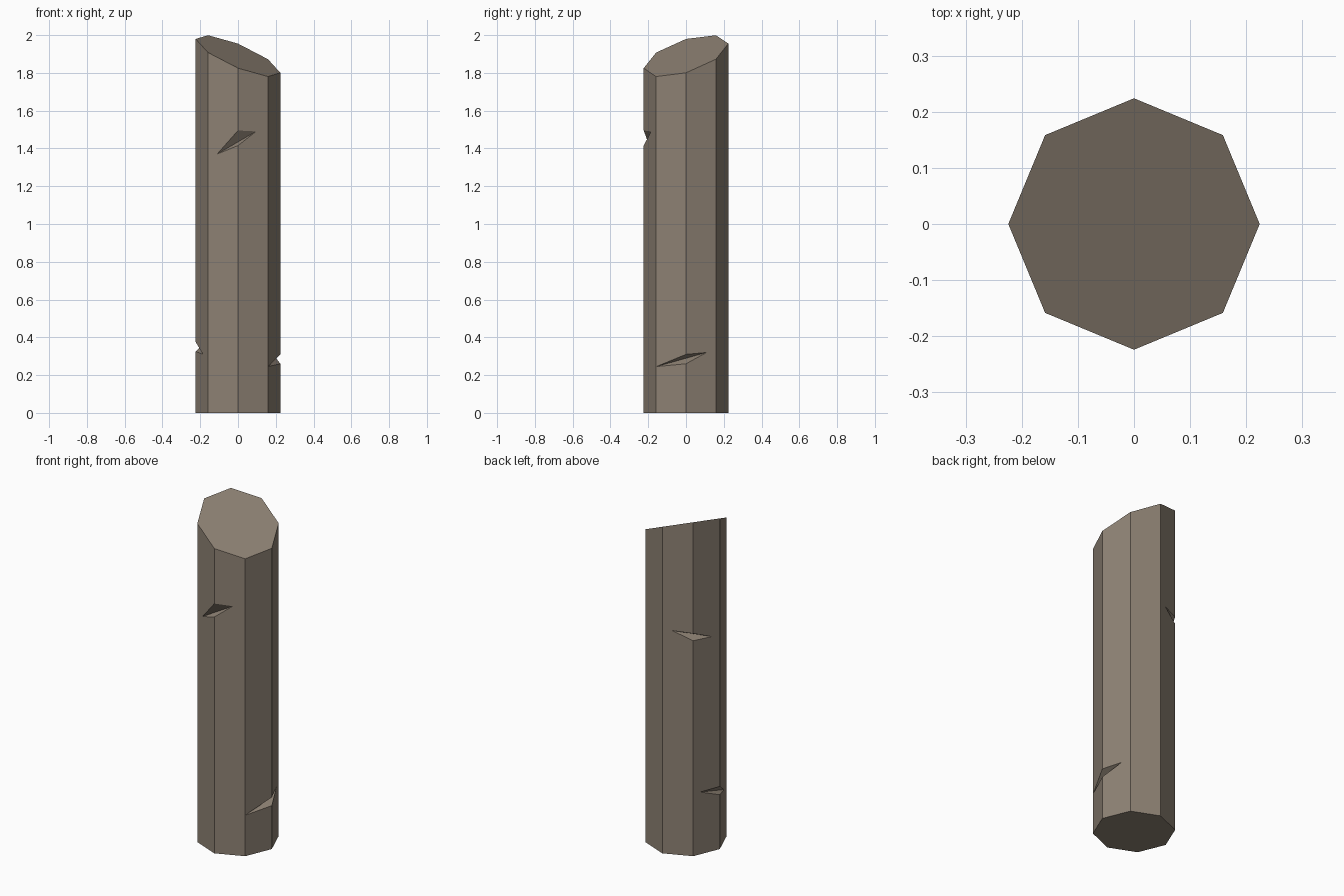
import bpy, bmesh, math
from mathutils import Vector

if "Cube" in bpy.data.objects:
    bpy.data.objects.remove(bpy.data.objects["Cube"])

R = 0.224
SIDES = 8

wood = bpy.data.materials.new("weathered_wood")
wood.diffuse_color = (0.27, 0.222, 0.174, 1)
wood.use_nodes = True
wood.node_tree.nodes["Principled BSDF"].inputs["Base Color"].default_value = wood.diffuse_color


def make_object(name, bm):
    mesh = bpy.data.meshes.new(name)
    bmesh.ops.recalc_face_normals(bm, faces=bm.faces)
    bm.to_mesh(mesh)
    bm.free()
    mesh.materials.append(wood)
    obj = bpy.data.objects.new(name, mesh)
    bpy.context.collection.objects.link(obj)
    return obj


def corner(i):
    a = math.tau * i / SIDES
    return Vector((R * math.cos(a), R * math.sin(a), 0))


# Octagonal post with a slanted top
bm = bmesh.new()
base = bm.faces.new([bm.verts.new(corner(i)) for i in range(SIDES)])
top = bmesh.ops.extrude_face_region(bm, geom=[base], use_keep_orig=True)["geom"]
for v in top:
    if isinstance(v, bmesh.types.BMVert):
        v.co.z = 1.89 - 0.40 * v.co.x + 0.29 * v.co.y
post = make_object("wooden_post", bm)


# Axe notches: a wedge opening on one corner, running to a point on each neighbouring side
def cut_notch(i, z_low, z_high, t_a, z_a, t_b, z_b):
    c = corner(i)
    a = c.lerp(corner(i - 1), t_a) + Vector((0, 0, z_a))
    b = c.lerp(corner(i + 1), t_b) + Vector((0, 0, z_b))
    mid = (a + b) / 2
    pts = [a, b, c + Vector((0, 0, z_low)), c + Vector((0, 0, z_high))]
    bm = bmesh.new()
    for p in pts:
        bm.verts.new(mid + (p - mid) * 1.8)
    bmesh.ops.convex_hull(bm, input=bm.verts)
    cutter = make_object("notch_cutter", bm)
    cutter.hide_render = True
    mod = post.modifiers.new("notch", "BOOLEAN")
    mod.operation = "DIFFERENCE"
    mod.solver = "EXACT"
    mod.object = cutter
    bpy.context.view_layer.objects.active = post
    bpy.ops.object.modifier_apply(modifier=mod.name)
    bpy.data.objects.remove(cutter)


cut_notch(6, 1.415, 1.495, 0.70, 1.37, 0.60, 1.49)    # front corner
cut_notch(0, 0.26, 0.31, 0.995, 0.245, 0.69, 0.32)    # right corner
cut_notch(4, 0.325, 0.375, 0.745, 0.373, 0.59, 0.31)  # left corner
cut_notch(3, 1.29, 1.333, 0.68, 1.339, 0.70, 1.285)   # back left corner
